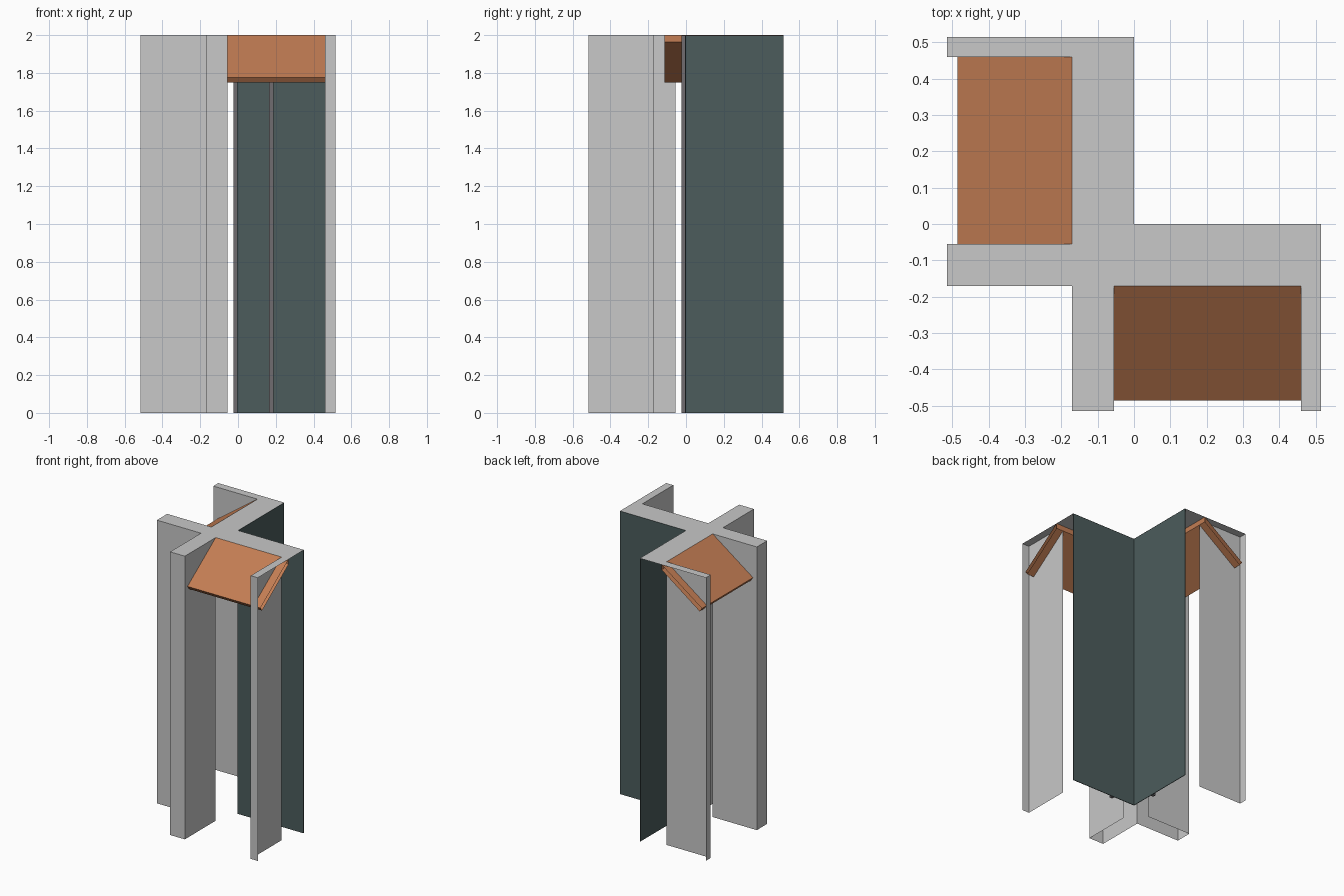
import bpy, bmesh

if "Cube" in bpy.data.objects:
    bpy.data.objects.remove(bpy.data.objects["Cube"], do_unlink=True)

H = 2.0       # full height
E = 0.515     # outer limit of the corner module
W = -0.17     # facade line


def material(name, rgb):
    m = bpy.data.materials.new(name)
    m.use_nodes = True
    m.diffuse_color = (*rgb, 1)
    m.node_tree.nodes["Principled BSDF"].inputs["Base Color"].default_value = (*rgb, 1)
    return m


GREY = material("light grey render", (0.578, 0.578, 0.578))
BROWN = material("terracotta", (0.546, 0.205, 0.087))
TEAL = material("dark teal", (0.072, 0.107, 0.107))
STEEL = material("steel grey", (0.16, 0.15, 0.16))


def build(name, faces, mat, swap=False):
    """Make a mesh from face loops; swap mirrors it across the diagonal x = y."""
    bm = bmesh.new()
    for loop in faces:
        pts = [(y, x, z) for x, y, z in reversed(loop)] if swap else loop
        bm.faces.new([bm.verts.new(p) for p in pts])
    bmesh.ops.remove_doubles(bm, verts=bm.verts, dist=1e-5)
    me = bpy.data.meshes.new(name)
    bm.to_mesh(me)
    bm.free()
    me.materials.append(mat)
    ob = bpy.data.objects.new(name, me)
    bpy.context.collection.objects.link(ob)


def wall(path, cap=True):
    """Upright shell along a plan path, open below, with a flat top."""
    faces = [[(*a, 0), (*b, 0), (*b, H), (*a, H)] for a, b in zip(path, path[1:])]
    if cap:
        faces.append([(*p, H) for p in path])
    return faces


def box(x0, x1, y0, y1, z0, z1):
    """Closed box."""
    ring = [(x0, y0), (x1, y0), (x1, y1), (x0, y1)]
    sides = [[(*a, z0), (*b, z0), (*b, z1), (*a, z1)]
             for a, b in zip(ring, ring[1:] + ring[:1])]
    return sides + [[(*p, z1) for p in ring], [(*p, z0) for p in reversed(ring)]]


# Two identical wings, mirrored across the diagonal
for wing, swap in (("front", False), ("side", True)):
    # Hollow pier beside the corner, its outer face in two strips
    build(wing + "_pier", wall([(W, W), (W, -E), (-0.115, -E), (-0.055, -E), (-0.055, W)]),
          GREY, swap)

    # Fin at the far end, open towards the module boundary
    fin = wall([(0.46, W), (0.46, -E), (E, -E)], cap=False)
    fin.append([(0.46, -E, H), (E, -E, H), (E, W, H), (0.46, W, H)])
    build(wing + "_end_fin", fin, GREY, swap)

    # Sloping canopy slab, running into the pier and past the fin
    prof = [(W, 2.0), (-0.485, 1.775), (-0.467, 1.75), (W, 1.964)]
    x0, x1 = -0.115, E
    slab = [[(x0, *a), (x0, *b), (x1, *b), (x1, *a)]
            for a, b in zip(prof, prof[1:] + prof[:1])]
    slab.append([(x0, *p) for p in reversed(prof)])
    build(wing + "_canopy", slab, BROWN, swap)

    # Thin glazed wall on the inner corner
    build(wing + "_glass_wall", box(0, E, -0.004, 0, 0, H - 0.001), TEAL, swap)

    # Slim post behind the glazed wall
    build(wing + "_post", box(0.165, 0.187, -0.025, -0.004, 0, H - 0.001), STEEL, swap)

# Flat L-shaped roof sheet between facade and glazed walls
plan = [(W, W), (E, W), (E, 0), (0, 0), (0, E), (W, E)]
build("roof_sheet", [[(x, y, H) for x, y in plan]], GREY)
